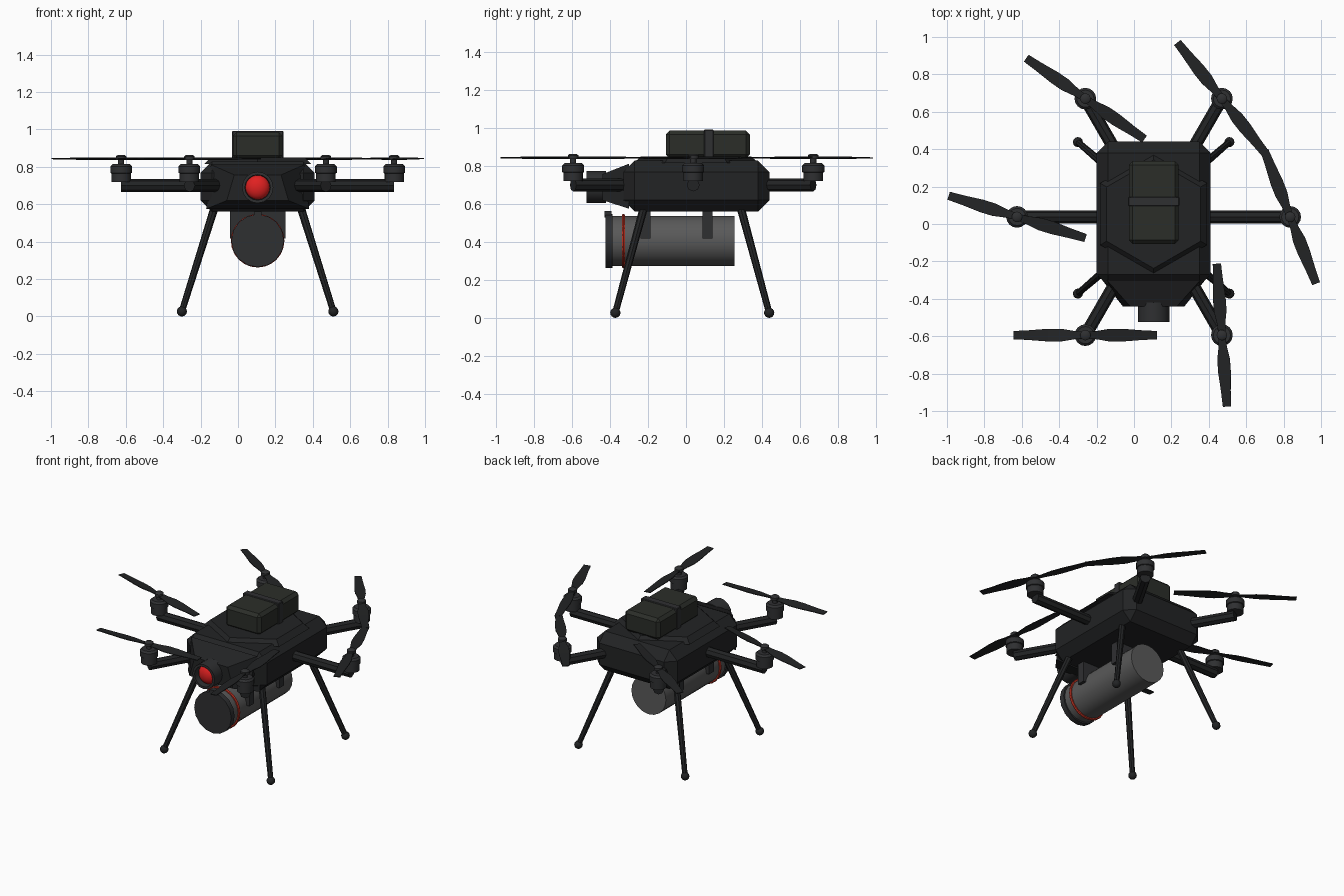
import bpy, bmesh
from math import pi, sin, cos, radians
from mathutils import Vector, Matrix

if "Cube" in bpy.data.objects:
    bpy.data.objects.remove(bpy.data.objects["Cube"])

CX, CY = 0.105, 0.038          # centre of the airframe


def mat(name, rgb):
    m = bpy.data.materials.new(name)
    m.diffuse_color = (*rgb, 1)
    m.use_nodes = True
    m.node_tree.nodes["Principled BSDF"].inputs["Base Color"].default_value = m.diffuse_color
    return m


BLACK = mat("black", (0.016, 0.017, 0.018))
DARK = mat("dark_metal", (0.028, 0.029, 0.031))
PACK = mat("pack_green", (0.024, 0.027, 0.022))
GREY = mat("tube_grey", (0.10, 0.10, 0.10))
RED = mat("red", (0.75, 0.015, 0.015))
RING = mat("ring_red", (0.5, 0.03, 0.015))


def finish(name, bm, material, smooth=False):
    bmesh.ops.recalc_face_normals(bm, faces=bm.faces)
    me = bpy.data.meshes.new(name)
    bm.to_mesh(me)
    bm.free()
    ob = bpy.data.objects.new(name, me)
    bpy.context.collection.objects.link(ob)
    me.materials.append(material)
    if smooth:
        bpy.ops.object.select_all(action='DESELECT')
        ob.select_set(True)
        bpy.context.view_layer.objects.active = ob
        bpy.ops.object.shade_smooth_by_angle(angle=radians(40))
    return ob


def box(name, lo, hi, material, bevel=0):
    lo, hi = Vector(lo), Vector(hi)
    bm = bmesh.new()
    bmesh.ops.create_cube(bm, size=1, matrix=Matrix.Translation((lo + hi) / 2)
                          @ Matrix.Diagonal((*(hi - lo), 1)))
    if bevel:
        bmesh.ops.bevel(bm, geom=bm.edges[:], offset=bevel, segments=1, affect='EDGES')
    return finish(name, bm, material)


def rod(name, a, b, r1, r2, material, sides=10, smooth=True):
    a, b = Vector(a), Vector(b)
    d = b - a
    m = Matrix.Translation((a + b) / 2) @ d.to_track_quat('Z', 'Y').to_matrix().to_4x4()
    bm = bmesh.new()
    bmesh.ops.create_cone(bm, cap_ends=True, segments=sides, radius1=r1, radius2=r2,
                          depth=d.length, matrix=m)
    return finish(name, bm, material, smooth)


def lathe(name, profile, place, material, sides=16):
    # profile of (radius, height) turned about z, then placed
    bm = bmesh.new()
    vs = [bm.verts.new((r, 0, z)) for r, z in profile]
    es = [bm.edges.new(p) for p in zip(vs, vs[1:])]
    bmesh.ops.spin(bm, geom=vs + es, cent=(0, 0, 0), axis=(0, 0, 1),
                   angle=2 * pi, steps=sides, use_merge=True)
    bmesh.ops.remove_doubles(bm, verts=bm.verts, dist=1e-5)
    bmesh.ops.transform(bm, matrix=place, verts=bm.verts)
    return finish(name, bm, material, True)


def ball(name, loc, scale, material, u=12, v=8):
    bm = bmesh.new()
    bmesh.ops.create_uvsphere(bm, u_segments=u, v_segments=v, radius=1,
                              matrix=Matrix.Translation(loc) @ Matrix.Diagonal((*scale, 1)))
    return finish(name, bm, material, True)


# Body shell, top plate and tapered nose
box("body", (CX - .305, -.33, .56), (CX + .305, .44, .828), BLACK, .06)
rod("top_plate", (CX, CY + .015, .815), (CX, CY + .015, .85), .33, .29, BLACK, 6, False)
bpy.context.view_layer.update()
bm = bmesh.new()
rings = []
for y, wb, wt, zb, zt in ((-.30, .275, .25, .575, .812), (-.44, .165, .125, .62, .757)):
    rings.append([bm.verts.new((CX + x, y, z)) for x, z in
                  ((-wb, zb), (wb, zb), (wt, zt), (-wt, zt))])
for i in range(4):
    j = (i + 1) % 4
    bm.faces.new((rings[0][i], rings[0][j], rings[1][j], rings[1][i]))
bm.faces.new(rings[0])
bm.faces.new(rings[1])
finish("nose", bm, BLACK)

# Camera hood and red lens
front = Matrix.Translation((CX, -.42, .69)) @ Matrix.Rotation(pi / 2, 4, 'X')
lathe("camera_hood", [(0, 0), (.084, 0), (.084, .104), (.068, .104), (.066, .05), (0, .05)],
      front, DARK)
ball("camera_lens", (CX, -.475, .69), (.065, .042, .065), RED, 20, 12)

# Battery with strap
box("battery", (CX - .133, -.106, .84), (CX + .133, .336, .986), PACK, .02)
box("battery_strap", (CX - .137, .095, .84), (CX + .137, .145, .992), DARK, .004)

# Arms, motors and propellers
MOTOR = [(0, .72), (.052, .72), (.052, .765), (.058, .768), (.058, .803), (.046, .815),
         (.016, .815), (.016, .836), (.028, .836), (.028, .856), (.018, .864), (0, .864)]
BLADE = [(.0, .018), (.06, .022), (.13, .034), (.2, .034), (.3, .026), (.383, .022)]
for k in range(6):
    a = radians(-60 + 60 * k)
    mx, my = CX + .73 * cos(a), CY + .73 * sin(a)
    rod("arm", (CX + .2 * cos(a), CY + .2 * sin(a), .70), (mx, my, .70), .034, .034, BLACK, 8)
    lathe("motor", MOTOR, Matrix.Translation((mx, my, 0)), DARK)
    bm = bmesh.new()
    for side in (0, pi):
        new = []
        for s, w in BLADE:
            tilt = .18 - .3 * s
            ring = [bm.verts.new(Vector((s, y * cos(tilt) - z * sin(tilt),
                                         y * sin(tilt) + z * cos(tilt))))
                    for y, z in ((-w, -.002), (w, -.002), (w, .003), (-w, .003))]
            new.append(ring)
        for r0, r1 in zip(new, new[1:]):
            for i in range(4):
                j = (i + 1) % 4
                bm.faces.new((r0[i], r0[j], r1[j], r1[i]))
        bm.faces.new(new[0])
        bm.faces.new(new[-1])
        bmesh.ops.rotate(bm, verts=sum(new, []), cent=(0, 0, 0),
                         matrix=Matrix.Rotation(side, 3, 'Z'))
    place = Matrix.Translation((mx, my, .843)) @ Matrix.Rotation(.3 * k - 1.5, 4, 'Z')
    bmesh.ops.transform(bm, matrix=place, verts=bm.verts)
    finish("propeller", bm, BLACK)

# Splayed legs with ball feet
for sx in (-1, 1):
    for sy in (-1, 1):
        foot = (CX + sx * .405, CY - .005 + sy * .405, .027)
        rod("leg", foot, (CX + sx * .225, CY - .005 + sy * .25, .60), .017, .022, BLACK, 8)
        ball("foot", foot, (.027, .027, .027), BLACK)

# Slung tube with cap, ring, tab and hangers
ZT = .405
rod("tube", (CX, .255, ZT), (CX, -.40, ZT), .131, .131, GREY, 20)
rod("tube_cap", (CX, -.388, ZT), (CX, -.424, ZT), .141, .141, DARK, 16)
box("cap_tab", (CX - .02, -.43, .53), (CX + .02, -.392, .562), DARK)
bm = bmesh.new()
n, m = 24, 6
grid = [[bm.verts.new((CX + (.134 + .009 * cos(2 * pi * j / m)) * cos(2 * pi * i / n),
                       -.33 + .009 * sin(2 * pi * j / m),
                       ZT + (.134 + .009 * cos(2 * pi * j / m)) * sin(2 * pi * i / n)))
         for j in range(m)] for i in range(n)]
for i in range(n):
    for j in range(m):
        p, q = (i + 1) % n, (j + 1) % m
        bm.faces.new((grid[i][j], grid[p][j], grid[p][q], grid[i][q]))
finish("tube_ring", bm, RING, True)
for y in (-.213, .113):
    box("tube_hanger", (CX - .149, y - .026, .418), (CX + .149, y + .026, .58), DARK)
